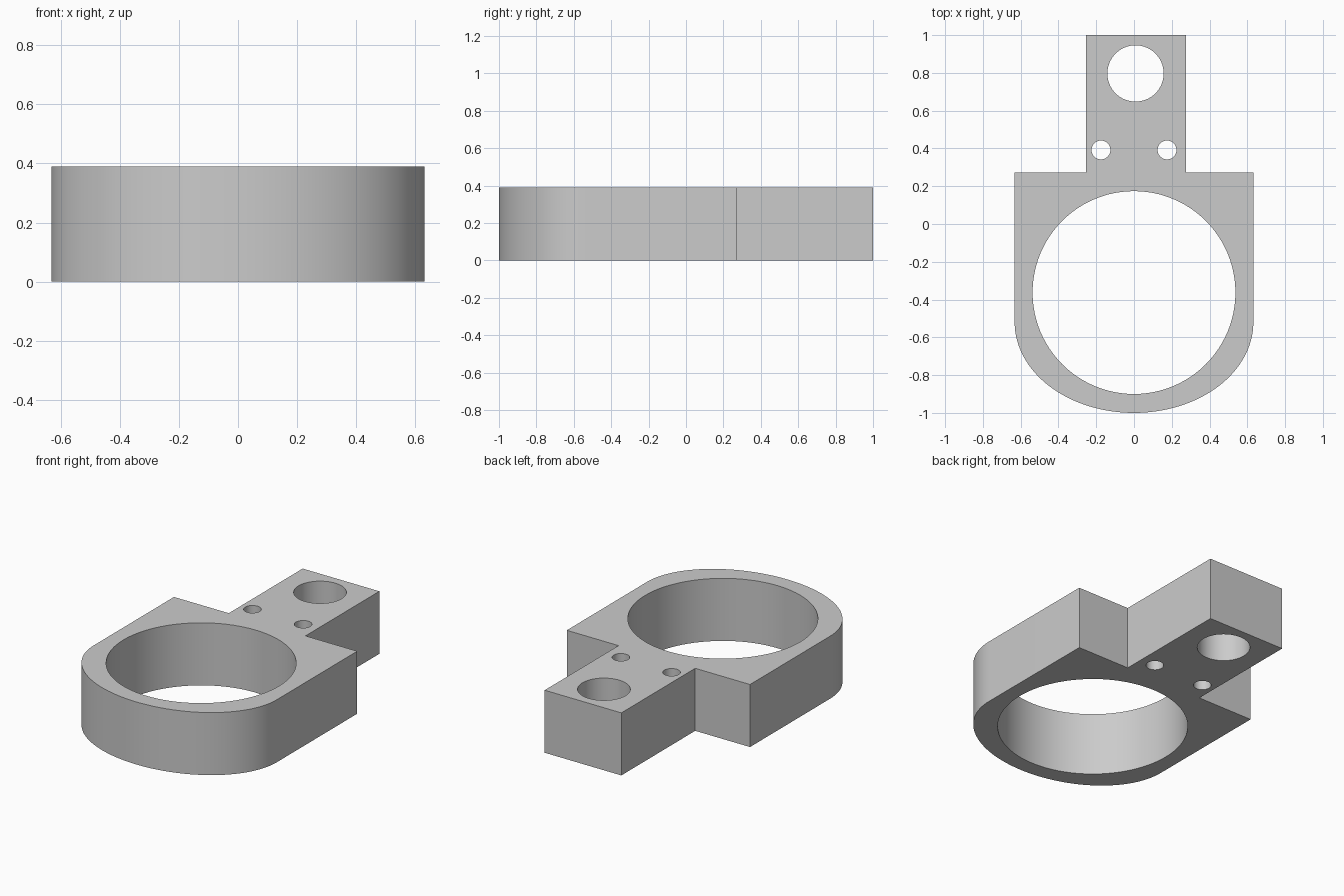
import bpy
from math import sin, cos, pi, radians

default = bpy.data.objects.get("Cube")
if default:
    bpy.data.objects.remove(default, do_unlink=True)

HEIGHT = 0.39
HALF_WIDTH = 0.632
SHOULDER_Y = 0.272
ARC_Y = -0.52          # where the straight sides meet the rounded nose


def arc(cx, cy, rx, ry, start, end, steps):
    """Points along an elliptical arc, end point included."""
    return [(cx + rx * cos(start + (end - start) * i / steps),
             cy + ry * sin(start + (end - start) * i / steps))
            for i in range(steps + 1)]


def circle(cx, cy, r, steps):
    return arc(cx, cy, r, r, 0, 2 * pi, steps)[:-1]


# Plate outline: rounded nose, square shoulders, tongue at the back
outline = arc(0, ARC_Y, HALF_WIDTH, 1 + ARC_Y, pi, 2 * pi, 64) + [
    (HALF_WIDTH, SHOULDER_Y), (0.275, SHOULDER_Y), (0.275, 1),
    (-0.254, 1), (-0.254, SHOULDER_Y), (-HALF_WIDTH, SHOULDER_Y)]

# Through holes: main bore, tongue hole, pair of screw holes
loops = [outline, circle(0, -0.363, 0.537, 96), circle(0.008, 0.797, 0.149, 64)]
loops += [circle(side * 0.175, 0.392, 0.05, 40) for side in (-1, 1)]

# Filled flat profile, extruded to full height
profile = bpy.data.curves.new("clamp_plate", "CURVE")
profile.dimensions = "2D"
profile.fill_mode = "BOTH"
profile.extrude = HEIGHT / 2
for loop in loops:
    spline = profile.splines.new("POLY")
    spline.points.add(len(loop) - 1)
    for point, (x, y) in zip(spline.points, loop):
        point.co = (x, y, 0, 1)
    spline.use_cyclic_u = True

plate = bpy.data.objects.new("clamp_plate", profile)
plate.location.z = HEIGHT / 2
bpy.context.collection.objects.link(plate)

# Turn into a welded mesh with sharp rims
bpy.ops.object.select_all(action="DESELECT")
plate.select_set(True)
bpy.context.view_layer.objects.active = plate
bpy.ops.object.convert(target="MESH")
plate = bpy.context.view_layer.objects.active
bpy.ops.object.mode_set(mode="EDIT")
bpy.ops.mesh.select_all(action="SELECT")
bpy.ops.mesh.remove_doubles(threshold=0.0001)
bpy.ops.mesh.normals_make_consistent(inside=False)
bpy.ops.object.mode_set(mode="OBJECT")
bpy.ops.object.shade_smooth_by_angle(angle=radians(30))

# Single grey finish
grey = bpy.data.materials.new("plain_grey")
grey.use_nodes = True
colour = (0.6, 0.6, 0.6, 1)
grey.diffuse_color = colour
grey.node_tree.nodes["Principled BSDF"].inputs["Base Color"].default_value = colour
plate.data.materials.clear()
plate.data.materials.append(grey)
